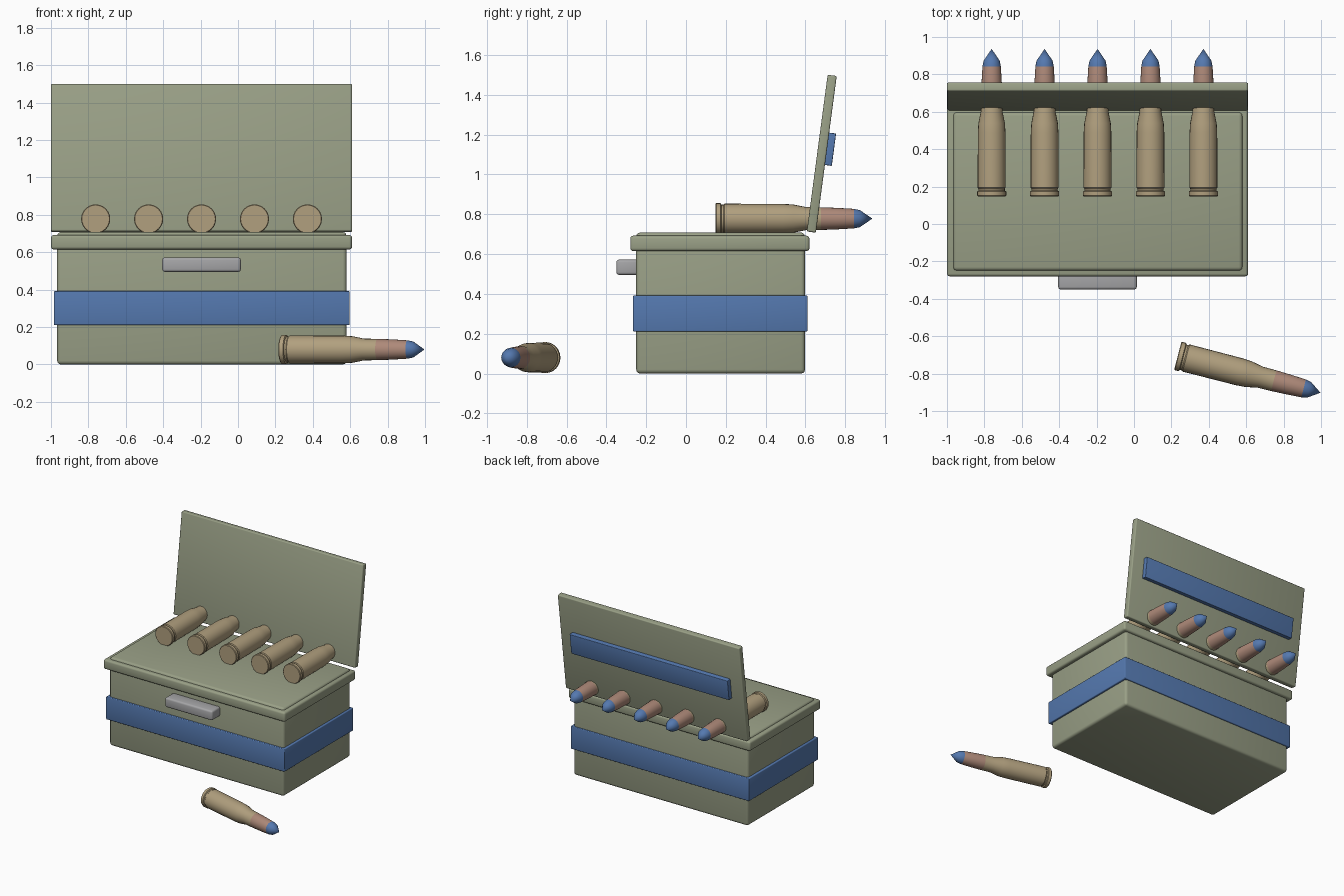
import bpy
import bmesh
from math import radians, atan2
from mathutils import Matrix, Vector

cube = bpy.data.objects.get("Cube")
if cube:
    bpy.data.objects.remove(cube, do_unlink=True)


def material(name, rgb):
    mat = bpy.data.materials.new(name)
    mat.use_nodes = True
    colour = (*rgb, 1.0)
    mat.diffuse_color = colour
    for node in mat.node_tree.nodes:
        if node.type == 'BSDF_PRINCIPLED':
            node.inputs["Base Color"].default_value = colour
    return mat


olive = material("olive paint", (0.32, 0.35, 0.24))
blue = material("blue paint", (0.09, 0.19, 0.43))
brass = material("brass", (0.44, 0.35, 0.21))
copper = material("copper", (0.42, 0.25, 0.19))
steel = material("grey metal", (0.38, 0.38, 0.39))


def smooth(obj):
    bpy.ops.object.select_all(action='DESELECT')
    obj.select_set(True)
    bpy.context.view_layer.objects.active = obj
    bpy.ops.object.shade_smooth_by_angle(angle=radians(35))


def box(name, low, high, mat, bevel):
    """Bevelled box between two corners, origin at its centre."""
    low, high = Vector(low), Vector(high)
    size = high - low
    bm = bmesh.new()
    bmesh.ops.create_cube(bm, size=1, matrix=Matrix.Diagonal((*size, 1)))
    bmesh.ops.bevel(bm, geom=bm.edges[:], offset=bevel, segments=3,
                    profile=0.5, affect='EDGES')
    mesh = bpy.data.meshes.new(name)
    bm.to_mesh(mesh)
    bm.free()
    mesh.materials.append(mat)
    obj = bpy.data.objects.new(name, mesh)
    obj.location = (low + high) / 2
    bpy.context.collection.objects.link(obj)
    smooth(obj)
    return obj


# Cartridge outline: (distance from base, radius), base to tip
outline = [(0, 0), (0, 0.074), (0.004, 0.078), (0.026, 0.078), (0.03, 0.07),
           (0.04, 0.07), (0.046, 0.075), (0.34, 0.074), (0.39, 0.071),
           (0.455, 0.058), (0.53, 0.057), (0.61, 0.054), (0.695, 0.049),
           (0.725, 0.043), (0.788, 0)]


def cartridge_mesh():
    bm = bmesh.new()
    verts = [bm.verts.new((r, d, 0)) for d, r in outline]
    edges = [bm.edges.new(pair) for pair in zip(verts, verts[1:])]
    bmesh.ops.spin(bm, geom=verts + edges, cent=(0, 0, 0), axis=(0, 1, 0),
                   angle=radians(360), steps=24)
    bmesh.ops.remove_doubles(bm, verts=bm.verts[:], dist=0.0005)
    bmesh.ops.recalc_face_normals(bm, faces=bm.faces[:])
    # Brass case, copper bullet, blue tip by distance along the axis
    for face in bm.faces:
        d = sum(v.co.y for v in face.verts) / len(face.verts)
        face.material_index = 2 if d > 0.695 else 1 if d > 0.53 else 0
    mesh = bpy.data.meshes.new("cartridge")
    bm.to_mesh(mesh)
    bm.free()
    for mat in (brass, copper, blue):
        mesh.materials.append(mat)
    return mesh


def cartridge(name, mesh, location, yaw=0):
    obj = bpy.data.objects.new(name, mesh)
    obj.location = location
    obj.rotation_euler.z = yaw
    bpy.context.collection.objects.link(obj)
    return obj


# Box, rim, painted band and latch
box("box_body", (-0.967, -0.25, 0), (0.58, 0.598, 0.708), olive, 0.02)
box("box_rim", (-1, -0.28, 0.615), (0.61, 0.62, 0.692), olive, 0.015)
box("body_band", (-0.985, -0.266, 0.21), (0.597, 0.61, 0.392), blue, 0.006)
box("front_latch", (-0.405, -0.35, 0.495), (0.015, -0.24, 0.572), steel, 0.014)

# Open lid leaning back, with a bar on its rear face
tilt = -atan2(0.105, 0.79)
lid_centre = Vector((-0.195, 0.682, 1.104))
lean = Matrix.Rotation(tilt, 4, 'X')
lid = box("lid", (-0.805, -0.023, -0.397), (0.805, 0.023, 0.397), olive, 0.008)
bar = box("lid_bar", (-0.7, 0.01, -0.054), (0.7, 0.058, 0.11), blue, 0.004)
for part in (lid, bar):
    part.location = lid_centre + lean @ part.location
    part.rotation_euler.x = tilt

# Row of cartridges on top and one loose on the ground
mesh = cartridge_mesh()
for i in range(5):
    cartridge(f"row_cartridge_{i + 1}", mesh,
              (-0.195 + (i - 2) * 0.283, 0.148, 0.778))
loose = cartridge("loose_cartridge", mesh, (0.234, -0.705, 0.08),
                  radians(-104.5))
smooth(loose)
